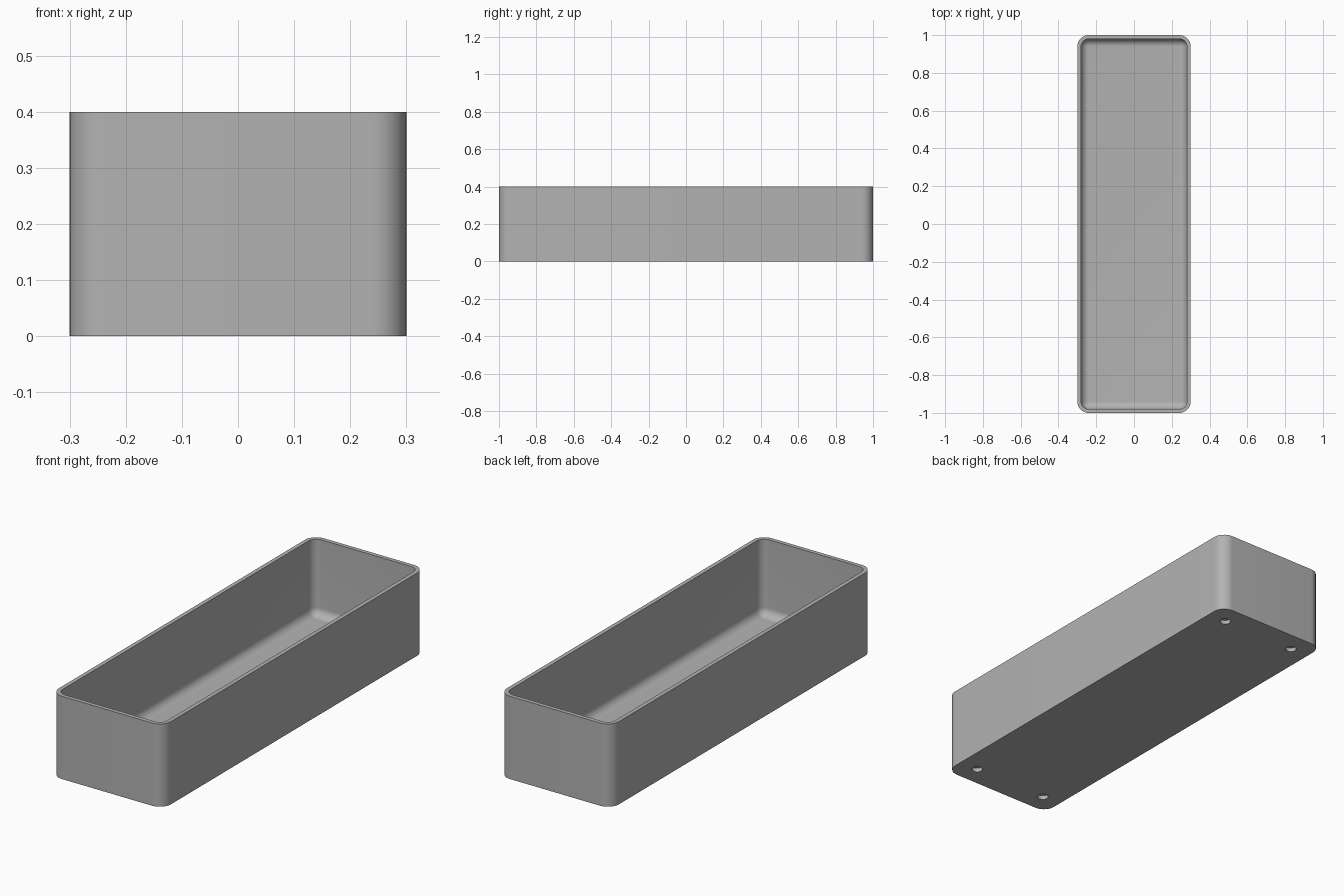
import bpy, bmesh
from math import sin, cos, pi

WIDTH, LENGTH, HEIGHT = 0.6, 2.0, 0.4
CORNER, WALL, FLOOR, FILLET = 0.06, 0.02, 0.03, 0.04
STEPS = 12

cube = bpy.data.objects.get("Cube")
if cube:
    bpy.data.objects.remove(cube, do_unlink=True)

grey = bpy.data.materials.new("grey plastic")
grey.use_nodes = True
colour = (0.45, 0.45, 0.45, 1)
grey.diffuse_color = colour
grey.node_tree.nodes["Principled BSDF"].inputs["Base Color"].default_value = colour


def rounded_loop(bm, inset, z):
    """Ring of vertices around a rounded rectangle, inset from the outside."""
    radius = CORNER - inset
    cx, cy = WIDTH / 2 - CORNER, LENGTH / 2 - CORNER
    ring = []
    for quarter, (sx, sy) in enumerate([(1, 1), (-1, 1), (-1, -1), (1, -1)]):
        for i in range(STEPS + 1):
            a = (quarter + i / STEPS) * pi / 2
            ring.append(bm.verts.new((sx * cx + radius * cos(a), sy * cy + radius * sin(a), z)))
    return ring


# Tray: outer wall, rim, inner wall and a rounded joint to the floor
profile = [(0, 0), (0, HEIGHT), (WALL, HEIGHT)]
for i in range(STEPS + 1):
    a = i / STEPS * pi / 2
    profile.append((WALL + FILLET * (1 - cos(a)), FLOOR + FILLET * (1 - sin(a))))

bm = bmesh.new()
rings = [rounded_loop(bm, inset, z) for inset, z in profile]
for low, high in zip(rings, rings[1:]):
    for i in range(len(low)):
        j = (i + 1) % len(low)
        bm.faces.new((low[i], low[j], high[j], high[i]))
bm.faces.new(rings[0][::-1])
bm.faces.new(rings[-1])
bmesh.ops.remove_doubles(bm, verts=bm.verts, dist=0.0001)
bmesh.ops.recalc_face_normals(bm, faces=bm.faces)
mesh = bpy.data.meshes.new("tray")
bm.to_mesh(mesh)
bm.free()
mesh.materials.append(grey)
tray = bpy.data.objects.new("tray", mesh)
bpy.context.collection.objects.link(tray)

# Four shallow round sockets in the underside
for sx in (-1, 1):
    for sy in (-1, 1):
        bpy.ops.mesh.primitive_cylinder_add(vertices=32, radius=0.025, depth=0.04,
                                            location=(sx * 0.2, sy * 0.9, 0))
        cutter = bpy.context.object
        cutter.name = "socket_cutter"
        cutter.data.materials.append(grey)
        cutter.hide_render = True
        cutter.hide_set(True)
        cut = tray.modifiers.new("socket", "BOOLEAN")
        cut.operation = "DIFFERENCE"
        cut.solver = "EXACT"
        cut.object = cutter

# Apply the cuts, then shade with sharp rims
bpy.context.view_layer.update()
cut_mesh = bpy.data.meshes.new_from_object(tray.evaluated_get(bpy.context.evaluated_depsgraph_get()))
tray.modifiers.clear()
tray.data = cut_mesh
for obj in [o for o in bpy.data.objects if o.name.startswith("socket_cutter")]:
    bpy.data.objects.remove(obj, do_unlink=True)
bpy.ops.object.select_all(action="DESELECT")
tray.select_set(True)
bpy.context.view_layer.objects.active = tray
bpy.ops.object.shade_smooth_by_angle(angle=pi / 6)
